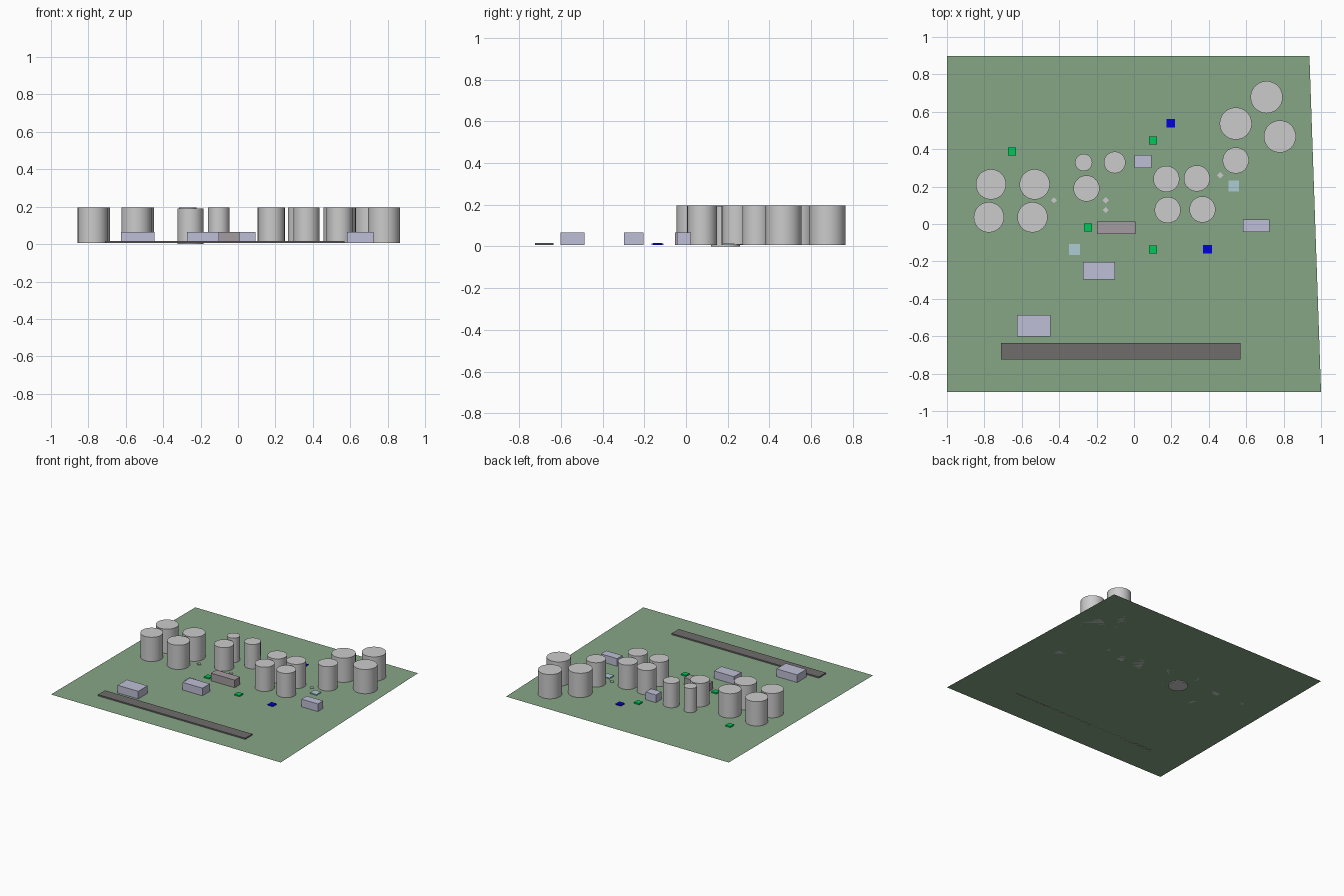
import bpy, bmesh, math

if "Cube" in bpy.data.objects:
    bpy.data.objects.remove(bpy.data.objects["Cube"])

G = 0.006  # ground level; one tank base sits slightly lower, at z = 0


def material(name, rgb):
    m = bpy.data.materials.new(name)
    m.diffuse_color = (*rgb, 1)
    m.use_nodes = True
    m.node_tree.nodes["Principled BSDF"].inputs["Base Color"].default_value = m.diffuse_color
    return m


GRASS = material("grass", (0.24, 0.38, 0.24))
WALL = material("lavender_wall", (0.52, 0.52, 0.68))
GANTRY = material("gantry_grey", (0.37, 0.33, 0.35))
ROAD = material("asphalt", (0.16, 0.15, 0.15))
GREEN = material("green", (0.0, 0.58, 0.1))
BLUE = material("blue", (0.0, 0.0, 0.75))
PALE = material("pale_blue", (0.42, 0.6, 0.66))


def mesh_object(name, bm, mat=None):
    me = bpy.data.meshes.new(name)
    bm.to_mesh(me)
    bm.free()
    ob = bpy.data.objects.new(name, me)
    bpy.context.collection.objects.link(ob)
    if mat:
        me.materials.append(mat)
    return ob


def box(name, x0, x1, y0, y1, top, mat):
    bm = bmesh.new()
    bmesh.ops.create_cube(bm, size=1)
    for v in bm.verts:
        v.co.x = x1 if v.co.x > 0 else x0
        v.co.y = y1 if v.co.y > 0 else y0
        v.co.z = top if v.co.z > 0 else G
    return mesh_object(name, bm, mat)


def pad(name, x, y, size, top, mat):
    h = size / 2
    return box(name, x - h, x + h, y - h, y + h, top, mat)


def cylinder(name, x, y, r, z0, z1, sides=48, smooth=True):
    bm = bmesh.new()
    bmesh.ops.create_cone(bm, cap_ends=True, segments=sides,
                          radius1=r, radius2=r, depth=z1 - z0)
    bmesh.ops.translate(bm, verts=bm.verts, vec=(x, y, (z0 + z1) / 2))
    for f in bm.faces:
        f.smooth = smooth and len(f.verts) == 4
    for e in bm.edges:
        e.smooth = all(len(f.verts) == 4 for f in e.link_faces)
    return mesh_object(name, bm)


# Site ground, a single sheet with a slanted right edge
bm = bmesh.new()
bm.faces.new([bm.verts.new((x, y, G)) for x, y in
              ((-1, -0.897), (1, -0.897), (0.938, 0.897), (-1, 0.897))])
mesh_object("site_ground", bm, GRASS)

# Storage tanks, grouped by area: x, y, radius
tanks = {
    "west_tank": [(-0.765, 0.212, 0.081), (-0.531, 0.212, 0.081),
                  (-0.776, 0.036, 0.081), (-0.543, 0.036, 0.081)],
    "small_tank": [(-0.269, 0.329, 0.046), (-0.103, 0.329, 0.058)],
    "middle_tank": [(0.173, 0.241, 0.07), (0.336, 0.244, 0.07),
                    (0.18, 0.075, 0.07), (0.366, 0.078, 0.07)],
    "east_tank": [(0.544, 0.537, 0.086), (0.709, 0.678, 0.086),
                  (0.78, 0.468, 0.086), (0.544, 0.34, 0.07)],
}
for name, group in tanks.items():
    for i, (x, y, r) in enumerate(group, 1):
        cylinder(f"{name}_{i}", x, y, r, G, 0.197)
cylinder("sunken_tank", -0.254, 0.19, 0.07, 0.0, 0.191)

# Buildings
box("control_room", -0.274, -0.102, -0.296, -0.204, 0.066, WALL)
box("admin_building", -0.626, -0.447, -0.602, -0.487, 0.066, WALL)
box("receipt_building", 0.582, 0.724, -0.042, 0.024, 0.066, WALL)
box("utility_building", 0.004, 0.094, 0.299, 0.368, 0.066, WALL)
box("loading_gantry", -0.198, 0.008, -0.053, 0.014, 0.066, GANTRY)

# Access road
box("road", -0.711, 0.57, -0.724, -0.636, 0.016, ROAD)

# Coloured marker pads
for i, (x, y) in enumerate(((-0.652, 0.388), (0.102, 0.446),
                            (-0.246, -0.018), (0.102, -0.136)), 1):
    pad(f"green_pad_{i}", x, y, 0.043, 0.016, GREEN)
for i, (x, y) in enumerate(((0.196, 0.538), (0.393, -0.136)), 1):
    pad(f"blue_pad_{i}", x, y, 0.046, 0.014, BLUE)
for i, (x, y) in enumerate(((-0.318, -0.136), (0.533, 0.203)), 1):
    pad(f"pale_pad_{i}", x, y, 0.057, 0.014, PALE)

# Small diamond-shaped pump bases
for i, (x, y) in enumerate(((-0.428, 0.127), (-0.151, 0.127),
                            (-0.151, 0.075), (0.461, 0.26)), 1):
    cylinder(f"pump_base_{i}", x, y, 0.017, G, 0.012, 4, False)
